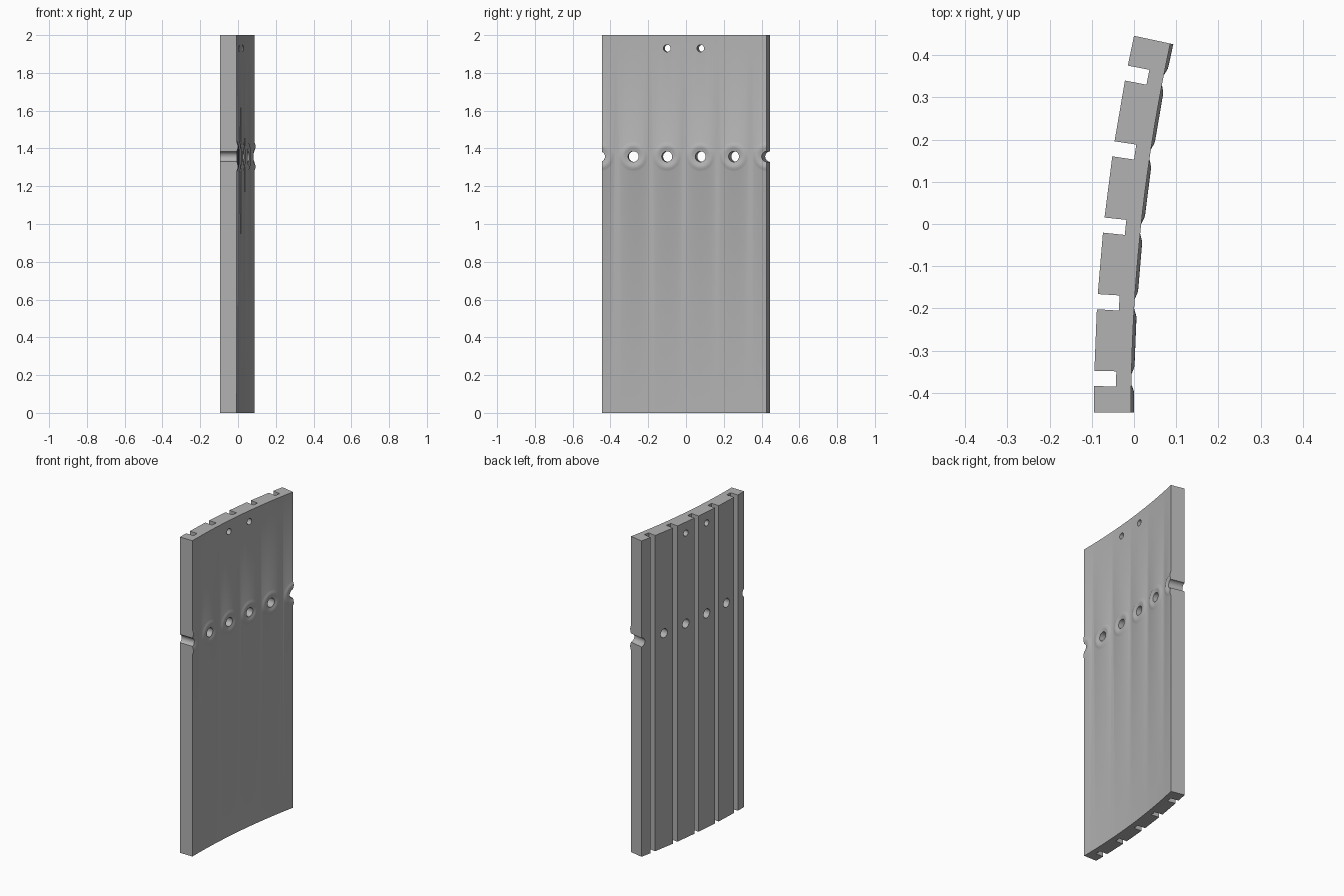
import bpy, bmesh
from math import sin, cos, pi
from mathutils import Matrix, Vector

if "Cube" in bpy.data.objects:
    bpy.data.objects.remove(bpy.data.objects["Cube"])

R = 4.235                      # radius of the grooved face
THICK = 0.088
SPAN = 0.2122                  # angle covered by the panel
STEP = 0.043                   # angle between holes, and between grooves
HEIGHT = 2.0
CENTRE = Vector((R - 0.095, -0.446, 0))
HOLE_Z, PIN_Z = 1.357, 1.93
hole_angles = [-0.0026 + STEP * i for i in range(6)]
groove_angles = [0.0189 + STEP * i for i in range(5)]

grey = bpy.data.materials.new("plain grey")
grey.use_nodes = True
grey.diffuse_color = (0.45, 0.45, 0.45, 1)
grey.node_tree.nodes["Principled BSDF"].inputs["Base Color"].default_value = (0.45, 0.45, 0.45, 1)


def frame(angle, z=0):
    """Matrix on the grooved face: x points through the panel, y along the arc."""
    spot = CENTRE + Vector((-R * cos(angle), R * sin(angle), z))
    return Matrix.Translation(spot) @ Matrix.Rotation(-angle, 4, 'Z')


def make_object(name, bm):
    bmesh.ops.recalc_face_normals(bm, faces=bm.faces)
    mesh = bpy.data.meshes.new(name)
    bm.to_mesh(mesh)
    bm.free()
    mesh.materials.append(grey)
    obj = bpy.data.objects.new(name, mesh)
    bpy.context.collection.objects.link(obj)
    return obj


def combine(target, tool, operation):
    tool.hide_render = True
    mod = target.modifiers.new(operation, 'BOOLEAN')
    mod.operation, mod.object, mod.solver = operation, tool, 'EXACT'
    bpy.context.view_layer.objects.active = target
    bpy.ops.object.modifier_apply(modifier=mod.name)
    bpy.data.objects.remove(tool)


def build_panel():
    # Cross-section: grooved outer edge, then the smooth inner arc back again
    over, half, depth = 0.003, 0.018, 0.052
    section = [frame(-over) @ Vector((0, 0, 0))]
    for a in groove_angles:
        for x, y in ((0, -half), (depth, -half), (depth, half), (0, half)):
            section.append(frame(a) @ Vector((x, y, 0)))
    section.append(frame(SPAN + over) @ Vector((0, 0, 0)))
    steps = 40
    for i in range(steps, -1, -1):
        a = -over + (SPAN + 2 * over) * i / steps
        section.append(frame(a) @ Vector((THICK, 0, 0)))
    bm = bmesh.new()
    base = bm.faces.new([bm.verts.new(p) for p in section])
    top = bmesh.ops.extrude_face_region(bm, geom=[base])["geom"]
    bmesh.ops.translate(bm, vec=(0, 0, HEIGHT),
                        verts=[v for v in top if isinstance(v, bmesh.types.BMVert)])
    return make_object("curved_panel", bm)


def build_rims():
    # Low rounded swelling around each large hole, revolved about the hole axis
    profile = [(0.08, -0.02), (0.08, 0), (0.07, 0.0035), (0.06, 0.0068),
               (0.052, 0.0072), (0.042, 0.005), (0.032, 0.0015), (0.02, 0.001)]
    count = 40
    bm = bmesh.new()
    for a in hole_angles:
        m = frame(a, HOLE_Z)
        rings = [[bm.verts.new(m @ Vector((THICK + h, r * cos(2 * pi * k / count),
                                           r * sin(2 * pi * k / count))))
                  for k in range(count)] for r, h in profile]
        bm.faces.new(rings[0])
        bm.faces.new(rings[-1])
        for lower, upper in zip(rings, rings[1:]):
            for k in range(count):
                n = (k + 1) % count
                bm.faces.new((lower[k], lower[n], upper[n], upper[k]))
    return make_object("hole_rims", bm)


def build_hole_cutters():
    bm = bmesh.new()
    holes = [(a, HOLE_Z, 0.028) for a in hole_angles]
    holes += [(a, PIN_Z, 0.019) for a in hole_angles[2:4]]
    for a, z, radius in holes:
        bmesh.ops.create_cone(bm, cap_ends=True, segments=32, radius1=radius,
                              radius2=radius, depth=0.4,
                              matrix=frame(a, z) @ Matrix.Rotation(pi / 2, 4, 'Y'))
    return make_object("hole_cutters", bm)


def build_end_trimmers():
    bm = bmesh.new()
    for a, side in ((0, -1), (SPAN, 1)):
        bmesh.ops.create_cube(bm, size=1, matrix=frame(a, HEIGHT / 2)
                              @ Matrix.Translation((0, side * 0.1, 0))
                              @ Matrix.Diagonal((0.6, 0.2, 2.4, 1)))
    return make_object("end_trimmers", bm)


panel = build_panel()
combine(panel, build_rims(), 'UNION')
combine(panel, build_hole_cutters(), 'DIFFERENCE')
combine(panel, build_end_trimmers(), 'DIFFERENCE')

# Smooth the arc and holes while keeping the corners crisp
bpy.ops.object.select_all(action='DESELECT')
panel.select_set(True)
bpy.context.view_layer.objects.active = panel
bpy.ops.object.shade_smooth_by_angle(angle=pi / 6)
